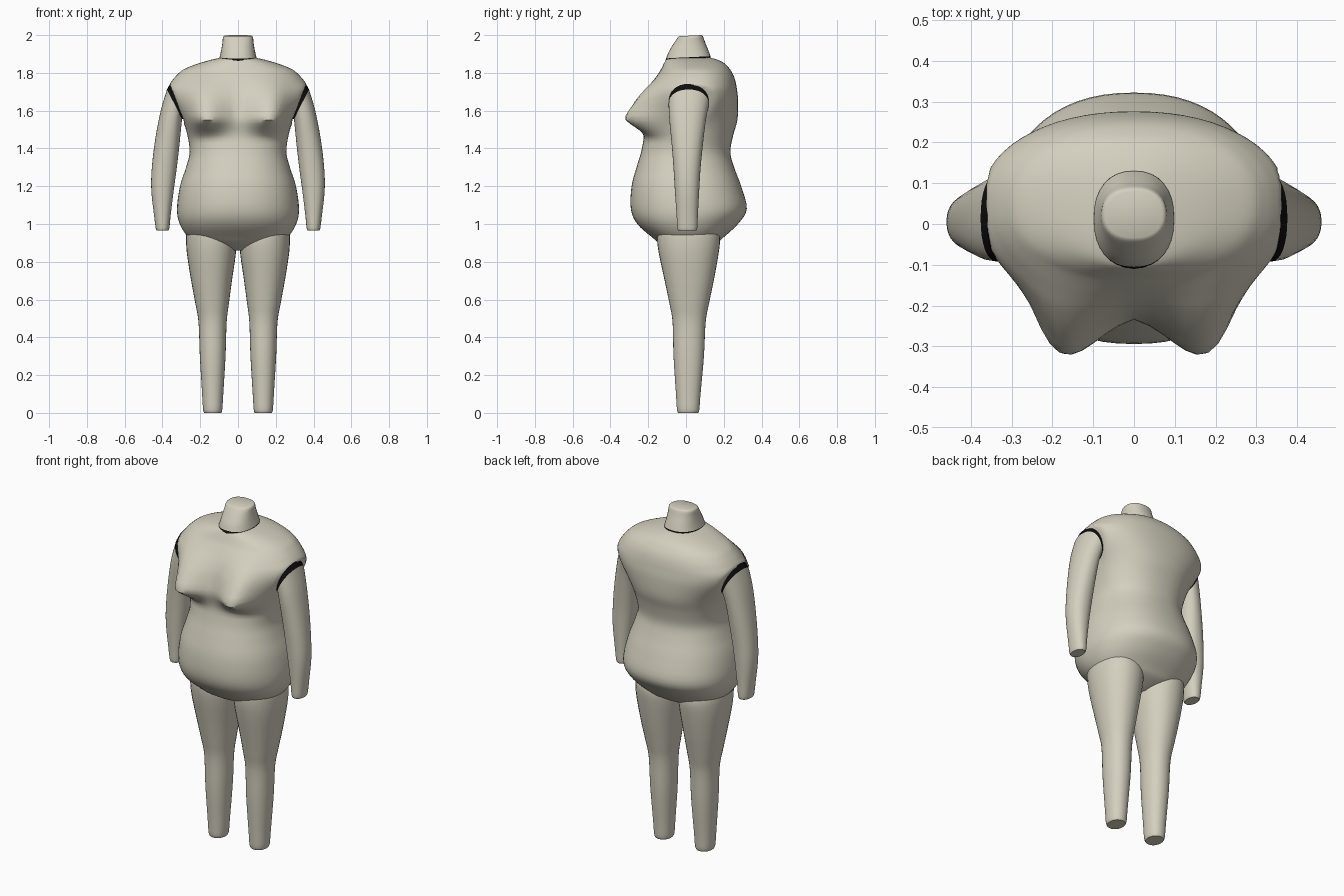
import bpy, bmesh, math


def material(name, rgb):
    m = bpy.data.materials.new(name)
    m.diffuse_color = (*rgb, 1)
    return m


CLAY = material("warm clay", (0.66, 0.63, 0.52))
BLACK = material("black gap", (0.004, 0.004, 0.004))


def spline(rows, sub):
    """Smooth (Catmull-Rom) in-between sections."""
    out = []
    for i in range(len(rows) - 1):
        p0, p1 = rows[max(i - 1, 0)], rows[i]
        p2, p3 = rows[i + 1], rows[min(i + 2, len(rows) - 1)]
        for k in range(sub):
            t = k / sub
            out.append([b + 0.5 * t * (c - a + t * (2*a - 5*b + 4*c - d + t * (3*(b - c) + d - a)))
                        for a, b, c, d in zip(p0, p1, p2, p3)])
    return out + [list(rows[-1])]


def loft(name, rows, mat, sub=4, n=32, power=2.0, shape=None, side=1, slope=0.0, caps=True):
    """Rows: inner x, inner z, outer x, outer z, front y, back y."""
    bm = bmesh.new()
    rings = []
    for xi, zi, xo, zo, yf, yb in (spline(rows, sub) if sub > 1 else rows):
        cy = (yf + yb) / 2
        ring = []
        for k in range(n):
            a = 2 * math.pi * k / n
            c, s = math.cos(a), math.sin(a)
            c = math.copysign(abs(c) ** (2 / power), c)
            s = math.copysign(abs(s) ** (2 / power), s)
            x = (xi + xo) / 2 + c * (xo - xi) / 2
            y = cy + s * (yb - yf) / 2
            z = (zi + zo) / 2 + c * (zo - zi) / 2 + slope * y
            if shape:
                x, y, z = shape(x, y, z)
            ring.append(bm.verts.new((x * side, y, z)))
        rings.append(ring)
    for r, q in zip(rings, rings[1:]):
        for k in range(n):
            j = (k + 1) % n
            bm.faces.new((r[k], r[j], q[j], q[k]))
    if caps:
        bm.faces.new(rings[0])
        bm.faces.new(rings[-1])
    bmesh.ops.recalc_face_normals(bm, faces=bm.faces)
    me = bpy.data.meshes.new(name)
    bm.to_mesh(me)
    bm.free()
    me.materials.append(mat)
    ob = bpy.data.objects.new(name, me)
    bpy.context.collection.objects.link(ob)
    bpy.context.view_layer.objects.active = ob
    ob.select_set(True)
    bpy.ops.object.shade_smooth_by_angle(angle=math.radians(45))
    ob.select_set(False)
    return ob


# Torso: bust bulge on the front, flat slanted armholes at the sides
def torso_shape(x, y, z):
    if y < 0.03 and 1.43 < z < 1.82:
        ax = abs(x) - 0.185
        w = math.exp(-(ax / (0.12 if ax < 0 else 0.085)) ** 2)
        if z > 1.56:
            h = max(0, 1 - (z - 1.56) / 0.25) ** 1.25
        else:
            h = max(0, 1 - (1.56 - z) / 0.11)
            h = h * h * (3 - 2 * h) * 0.5 + 0.5 * h
        y -= 0.142 * w * h * min(1, (0.03 - y) / 0.1)
    if 1.54 < z < 1.75:
        lim = 0.29 + (z - 1.555) * 0.4
        x = max(-lim, min(lim, x))
    return x, y, z


# height, half width, front, back
TORSO = [(0.86, 0.05, -0.06, 0.08), (0.895, 0.19, -0.135, 0.16), (0.93, 0.262, -0.18, 0.20),
         (1.0, 0.308, -0.258, 0.275), (1.08, 0.323, -0.292, 0.322), (1.2, 0.307, -0.288, 0.292),
         (1.3, 0.275, -0.262, 0.255), (1.38, 0.256, -0.238, 0.235), (1.47, 0.268, -0.222, 0.25),
         (1.55, 0.295, -0.222, 0.272), (1.65, 0.362, -0.21, 0.276), (1.71, 0.378, -0.192, 0.27),
         (1.755, 0.352, -0.17, 0.262), (1.79, 0.322, -0.15, 0.25), (1.82, 0.285, -0.132, 0.232),
         (1.85, 0.21, -0.117, 0.205), (1.87, 0.14, -0.105, 0.165), (1.882, 0.085, -0.085, 0.125)]
loft("torso", [(-a, z, a, z, f, b) for z, a, f, b in TORSO], CLAY, sub=4, n=64,
     power=2.25, shape=torso_shape)

# Neck stump and the dark gap under it
loft("neck", [(-0.098, 1.882, 0.098, 1.882, -0.105, 0.13), (-0.09, 1.915, 0.09, 1.915, -0.092, 0.118),
              (-0.083, 1.955, 0.083, 1.955, -0.068, 0.102), (-0.079, 1.988, 0.079, 1.988, -0.045, 0.09),
              (-0.070, 1.996, 0.070, 1.996, -0.035, 0.08)], CLAY, power=2.3, slope=0.05)
loft("neck_gap", [(-0.1, 1.864, 0.1, 1.864, -0.112, 0.13), (-0.098, 1.882, 0.098, 1.882, -0.105, 0.13)],
     BLACK, sub=1, power=2.3, slope=0.05)

ARM = [(0.296, 1.556, 0.376, 1.712, -0.092, 0.12), (0.302, 1.5, 0.409, 1.6, -0.088, 0.105),
       (0.312, 1.4, 0.438, 1.45, -0.076, 0.09), (0.325, 1.29, 0.456, 1.3, -0.066, 0.077),
       (0.34, 1.18, 0.459, 1.18, -0.059, 0.07), (0.356, 1.05, 0.445, 1.05, -0.05, 0.063),
       (0.363, 0.98, 0.436, 0.98, -0.046, 0.06), (0.368, 0.965, 0.431, 0.965, -0.04, 0.054)]
LEG = [(0.03, 0.97, 0.27, 0.97, -0.15, 0.17), (0.01, 0.91, 0.275, 0.925, -0.153, 0.18),
       (0.012, 0.84, 0.270, 0.84, -0.143, 0.172), (0.032, 0.7, 0.248, 0.7, -0.113, 0.147),
       (0.048, 0.58, 0.226, 0.58, -0.088, 0.122), (0.06, 0.48, 0.209, 0.48, -0.071, 0.104),
       (0.066, 0.3, 0.202, 0.3, -0.066, 0.095), (0.078, 0.1, 0.19, 0.1, -0.053, 0.077),
       (0.083, 0.02, 0.185, 0.02, -0.048, 0.071), (0.089, 0.0, 0.179, 0.0, -0.042, 0.065)]

for side, tag in ((1, "left"), (-1, "right")):
    # Arm stump and the dark gap at the shoulder
    loft(tag + "_arm", ARM, CLAY, side=side, power=2.2)
    loft(tag + "_arm_gap", [(0.29, 1.556, 0.36, 1.742, -0.09, 0.12),
                            (0.296, 1.556, 0.376, 1.712, -0.092, 0.12)],
         BLACK, sub=1, side=side, power=2.2)
    # Leg stump
    loft(tag + "_leg", LEG, CLAY, side=side, power=2.15)
